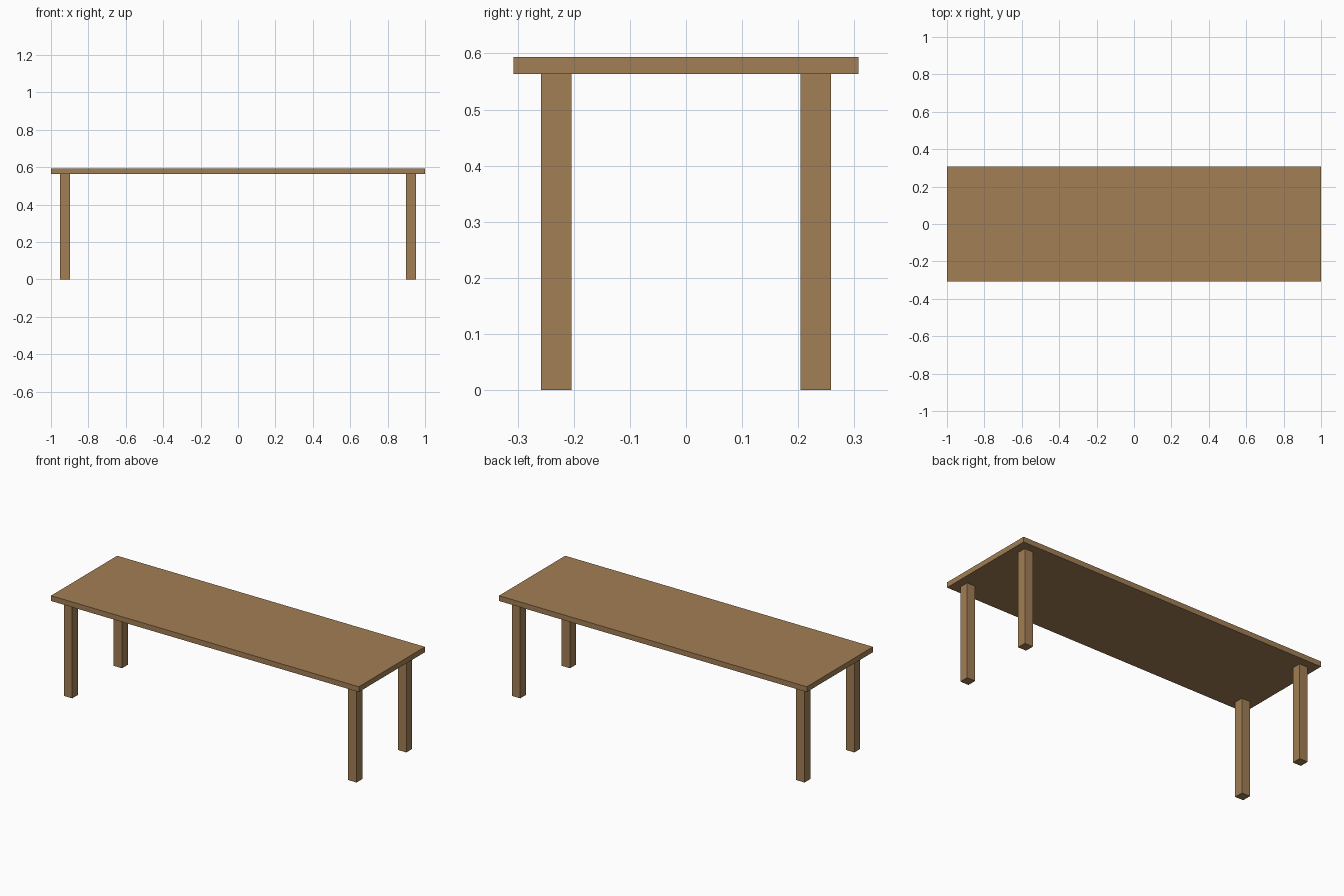
import bpy

if "Cube" in bpy.data.objects:
    bpy.data.objects.remove(bpy.data.objects["Cube"])

wood = bpy.data.materials.new("wood")
wood.diffuse_color = (0.36, 0.21, 0.09, 1)
wood.use_nodes = True
wood.node_tree.nodes["Principled BSDF"].inputs["Base Color"].default_value = wood.diffuse_color

TOP_Z, UNDER_Z = 0.594, 0.563   # tabletop faces
LEG = 0.054                     # leg thickness
LEG_X, LEG_Y = 0.924, 0.231     # leg centres


def box(name, size, center):
    bpy.ops.mesh.primitive_cube_add(size=1, location=center)
    ob = bpy.context.object
    ob.name = name
    ob.scale = size
    bpy.ops.object.transform_apply(location=False, rotation=False, scale=True)
    ob.data.materials.append(wood)
    return ob


# Flat rectangular top
box("tabletop", (2.0, 0.614, TOP_Z - UNDER_Z), (0, 0, (TOP_Z + UNDER_Z) / 2))

# Four square legs, inset from the corners
for y_name, sy in (("front", -1), ("back", 1)):
    for x_name, sx in (("left", -1), ("right", 1)):
        box(f"{y_name}_{x_name}_leg", (LEG, LEG, UNDER_Z),
            (sx * LEG_X, sy * LEG_Y, UNDER_Z / 2))
